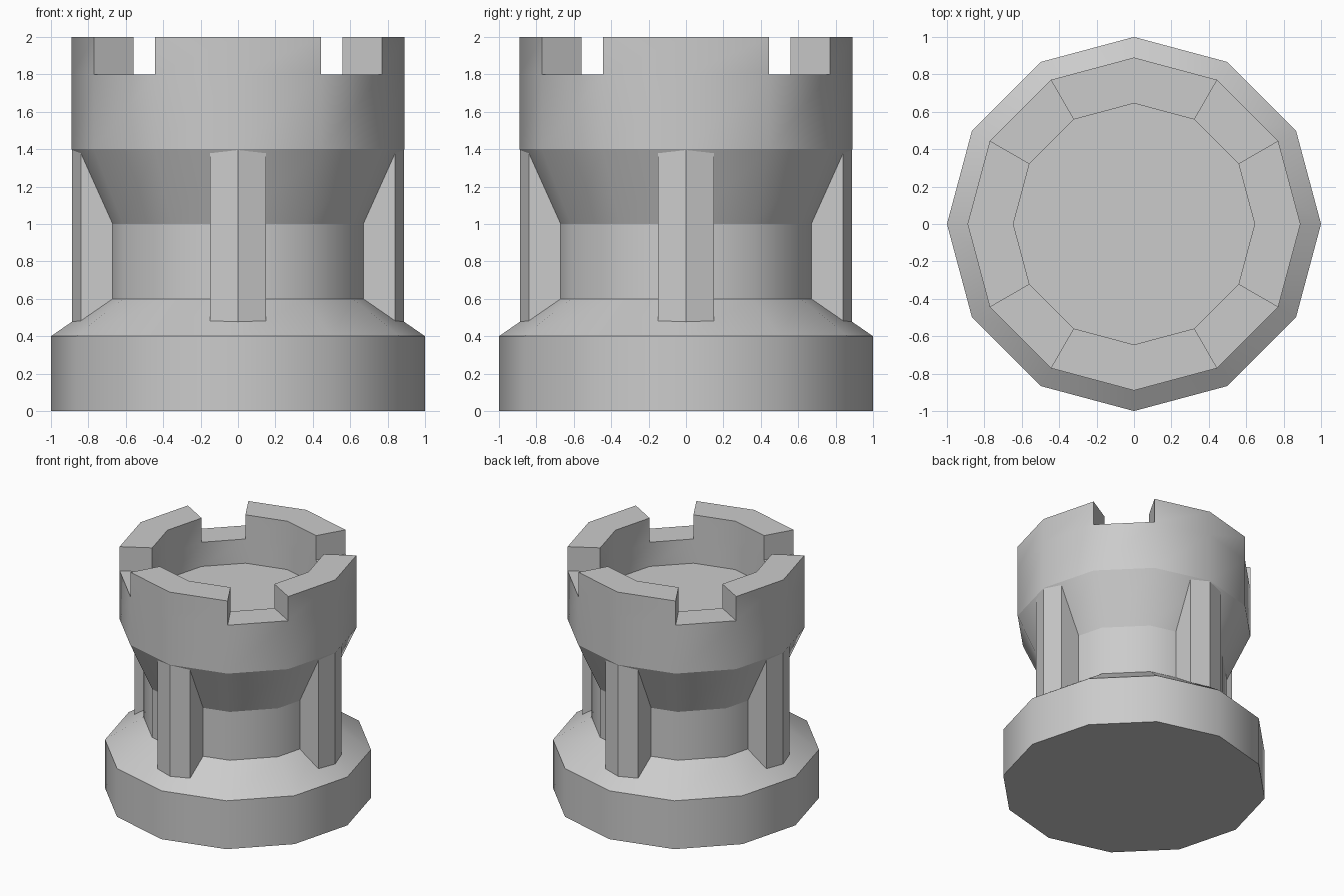
import bpy, bmesh
from math import sin, cos, pi, radians
from mathutils import Matrix

if "Cube" in bpy.data.objects:
    bpy.data.objects.remove(bpy.data.objects["Cube"])

SIDES = 12


def finish(bm, name, extra_sharp=None):
    bmesh.ops.recalc_face_normals(bm, faces=bm.faces)
    for f in bm.faces:
        f.smooth = True
    for e in bm.edges:
        if e.calc_face_angle(0) > radians(34) or (extra_sharp and extra_sharp(e)):
            e.smooth = False
    mesh = bpy.data.meshes.new(name)
    bm.to_mesh(mesh)
    bm.free()
    obj = bpy.data.objects.new(name, mesh)
    bpy.context.collection.objects.link(obj)
    return obj


# Tower body: lathed 12-sided profile (radius, height), from the base to the sunken floor
profile = [(1, 0), (1, 0.4), (0.71, 0.6), (0.71, 1.0), (0.89, 1.4),
           (0.89, 1.8), (0.645, 1.8), (0.645, 1.6)]
bm = bmesh.new()
rings = [[bm.verts.new((r * cos(2 * pi * k / SIDES), r * sin(2 * pi * k / SIDES), z))
          for k in range(SIDES)] for r, z in profile]
rim = []
for i, (a, b) in enumerate(zip(rings, rings[1:])):
    for k in range(SIDES):
        n = (k + 1) % SIDES
        f = bm.faces.new((a[k], a[n], b[n], b[k]))
        if i == 5 and k % 3 != 1:      # every third rim segment stays as a gap
            rim.append(f)
bm.faces.new(rings[0][::-1])
bm.faces.new(rings[-1])
bmesh.ops.recalc_face_normals(bm, faces=bm.faces)

# Battlements: raise the rim segments between the gaps
raised = bmesh.ops.extrude_face_region(bm, geom=rim)["geom"]
for f in rim:
    if f.is_valid:
        bm.faces.remove(f)
bmesh.ops.translate(bm, vec=(0, 0, 0.2),
                    verts=[v for v in raised if isinstance(v, bmesh.types.BMVert)])


def is_band_edge(e):
    z0, z1 = e.verts[0].co.z, e.verts[1].co.z
    return abs(z0 - z1) < 1e-4 and z0 < 1.5


finish(bm, "tower_body", is_band_edge)

# Four buttresses: pointed-front prisms running from base slope to upper flare
section = [(-0.15, -0.5), (-0.15, -0.84), (0, -0.888), (0.15, -0.84), (0.15, -0.5)]
for i, side in enumerate(("front", "right", "back", "left")):
    bm = bmesh.new()
    face = bm.faces.new([bm.verts.new((x, y, 0.45)) for x, y in section])
    top = bmesh.ops.extrude_face_region(bm, geom=[face], use_keep_orig=True)["geom"]
    bmesh.ops.translate(bm, vec=(0, 0, 0.97),
                        verts=[v for v in top if isinstance(v, bmesh.types.BMVert)])
    bmesh.ops.rotate(bm, verts=bm.verts, matrix=Matrix.Rotation(i * pi / 2, 3, 'Z'))
    finish(bm, side + "_buttress")
